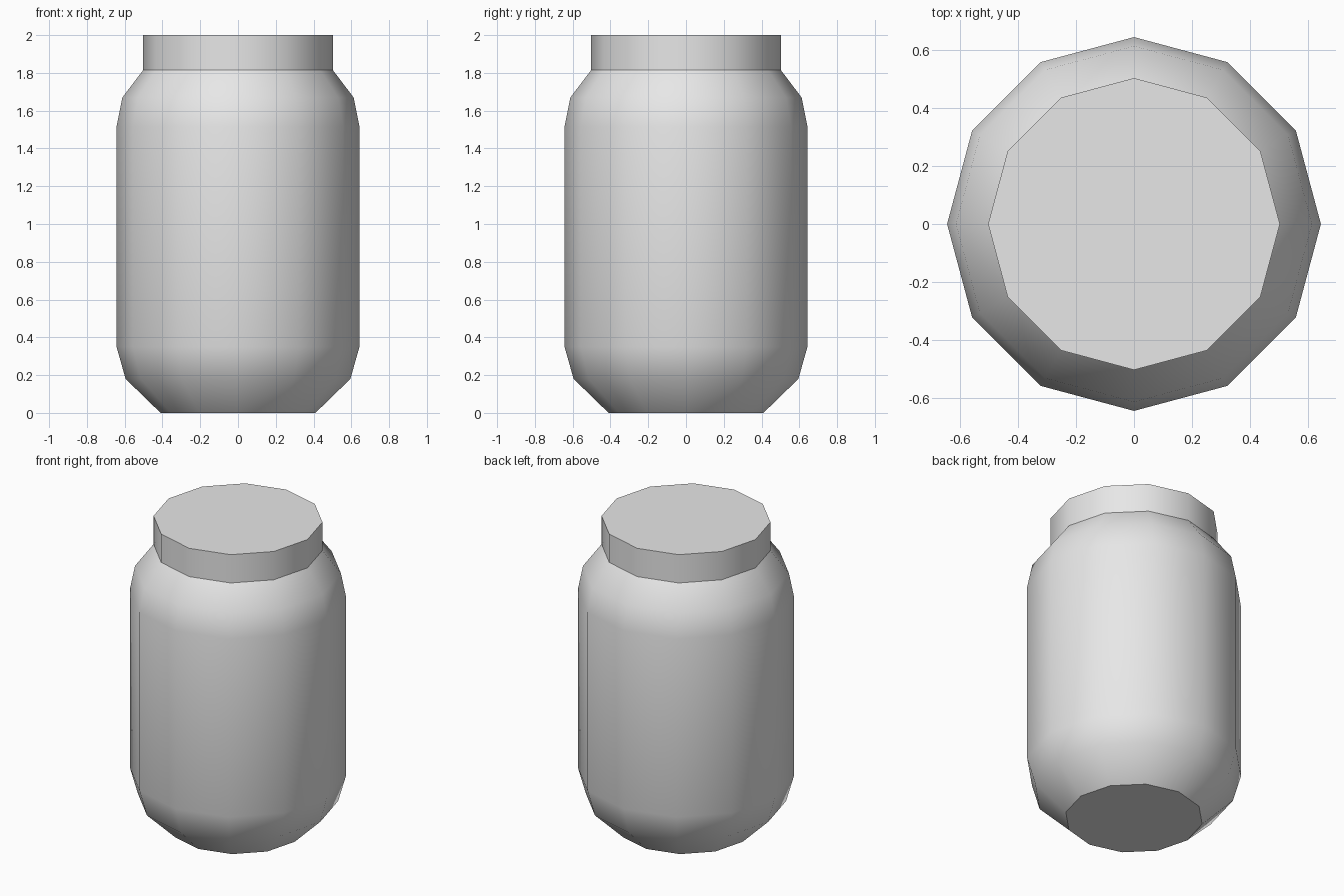
import bpy, bmesh
from math import cos, sin, pi, radians

SIDES = 12

cube = bpy.data.objects.get("Cube")
if cube:
    bpy.data.objects.remove(cube, do_unlink=True)

# Single plain grey material
grey = bpy.data.materials.new("plain_grey")
grey.use_nodes = True
colour = (0.8, 0.8, 0.8, 1)
grey.diffuse_color = colour
grey.node_tree.nodes["Principled BSDF"].inputs["Base Color"].default_value = colour


def lathe(name, profile, cap_bottom=False, cap_top=False):
    """Spin a (radius, height) profile into a twelve-sided part."""
    bm = bmesh.new()
    rings = [[bm.verts.new((r * cos(2 * pi * i / SIDES), r * sin(2 * pi * i / SIDES), z))
              for i in range(SIDES)] for r, z in profile]
    for low, high in zip(rings, rings[1:]):
        for i in range(SIDES):
            j = (i + 1) % SIDES
            bm.faces.new((low[i], low[j], high[j], high[i]))
    if cap_bottom:
        bm.faces.new(rings[0][::-1])
    if cap_top:
        bm.faces.new(rings[-1])
    mesh = bpy.data.meshes.new(name)
    bm.to_mesh(mesh)
    bm.free()
    mesh.materials.append(grey)
    obj = bpy.data.objects.new(name, mesh)
    bpy.context.collection.objects.link(obj)
    bpy.ops.object.select_all(action="DESELECT")
    obj.select_set(True)
    bpy.context.view_layer.objects.active = obj
    bpy.ops.object.shade_smooth_by_angle(angle=radians(40))
    return obj


# Jar body with tapered base and rounded shoulder
lathe("jar_body", [(0.41, 0), (0.595, 0.18), (0.643, 0.35), (0.643, 1.515),
                   (0.612, 1.67), (0.502, 1.815)], cap_bottom=True)

# Flat lid
lathe("jar_lid", [(0.502, 1.815), (0.502, 2)], cap_top=True)
